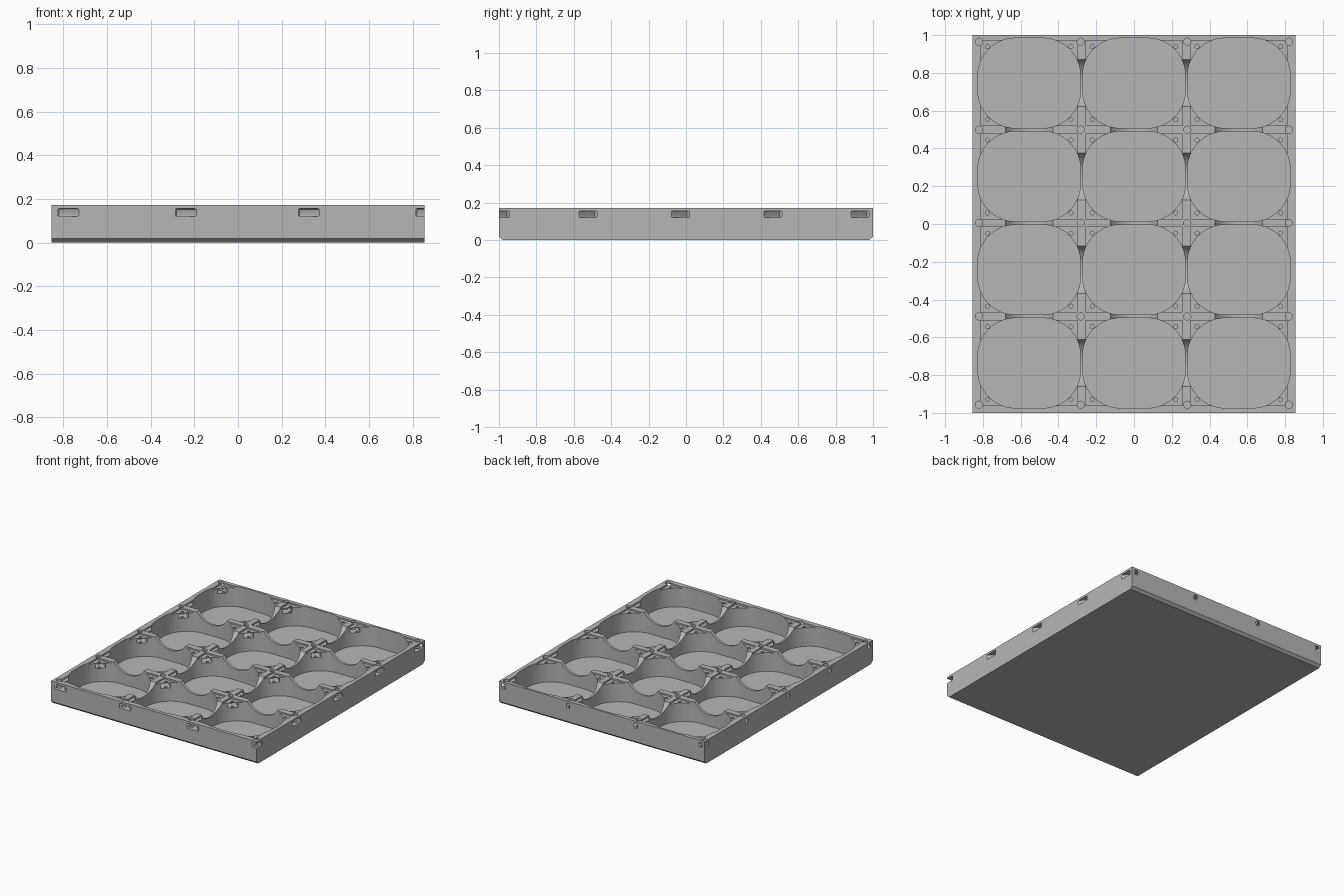
import bpy, bmesh
from math import cos, sin, pi
from mathutils import Vector

cube = bpy.data.objects.get("Cube")
if cube:
    bpy.data.objects.remove(cube, do_unlink=True)

HX, HY, H = 0.855, 1.0, 0.172      # tray half sizes and height
FLOOR = 0.02
COLS = [-0.555, 0.0, 0.555]
ROWS = [-0.736, -0.242, 0.252, 0.746]
POST_X = [-0.82, -0.282, 0.282, 0.82]
POST_Y = [-0.957, -0.489, 0.005, 0.499, 0.965]

grey = bpy.data.materials.new("plain grey")
grey.use_nodes = True
colour = (0.47, 0.47, 0.47, 1)
grey.diffuse_color = colour
grey.node_tree.nodes["Principled BSDF"].inputs["Base Color"].default_value = colour


def make(name, prisms):
    """One object from a list of (outline, extrusion vector) prisms."""
    bm = bmesh.new()
    for outline, vec in prisms:
        face = bm.faces.new([bm.verts.new(p) for p in outline])
        out = bmesh.ops.extrude_face_region(bm, geom=[face])
        moved = [g for g in out["geom"] if isinstance(g, bmesh.types.BMVert)]
        bmesh.ops.translate(bm, verts=moved, vec=vec)
    bmesh.ops.recalc_face_normals(bm, faces=bm.faces[:])
    mesh = bpy.data.meshes.new(name)
    bm.to_mesh(mesh)
    bm.free()
    mesh.materials.append(grey)
    obj = bpy.data.objects.new(name, mesh)
    bpy.context.collection.objects.link(obj)
    return obj


def rounded(cx, cy, z, hx, hy, r, seg):
    """Rounded rectangle outline; a circle when hx = hy = r."""
    pts = []
    for q, (sx, sy) in enumerate([(1, 1), (-1, 1), (-1, -1), (1, -1)]):
        for i in range(seg + 1):
            a = (q + i / seg) * pi / 2
            pts.append((cx + sx * (hx - r) + r * cos(a),
                        cy + sy * (hy - r) + r * sin(a), z))
    return pts


def circle(cx, cy, z, r, n=20):
    return [(cx + r * cos(2 * pi * i / n), cy + r * sin(2 * pi * i / n), z)
            for i in range(n)]


def rect(cx, cy, z, hx, hy):
    return [(cx + sx * hx, cy + sy * hy, z)
            for sx, sy in [(1, 1), (-1, 1), (-1, -1), (1, -1)]]


def cut(target, name, prisms):
    cutter = make(name, prisms)
    cutter.hide_render = True
    mod = target.modifiers.new(name, 'BOOLEAN')
    mod.operation, mod.solver, mod.object = 'DIFFERENCE', 'EXACT', cutter
    bpy.context.view_layer.objects.active = target
    bpy.ops.object.modifier_apply(modifier=name)
    bpy.data.objects.remove(cutter, do_unlink=True)


# Tray block, chamfered along the front and back bottom edges
half = [(HY - 0.02, 0), (HY, 0.018), (HY, H)]
profile = half + [(-y, z) for y, z in reversed(half)]
tray = make("tray", [([(-HX, y, z) for y, z in profile], (2 * HX, 0, 0))])

cells = [(x, y) for x in COLS for y in ROWS]
posts = [(x, y) for x in POST_X for y in POST_Y]
up = Vector((0, 0, 0.3))

# Deep round-cornered pockets and the shallow square seats around them
cut(tray, "pockets", [(rounded(x, y, FLOOR, 0.272, 0.238, 0.2, 14), up)
                      for x, y in cells])
cut(tray, "seats", [(rect(x, y, H - 0.012, 0.256, 0.225), up) for x, y in cells])

# Curved dips in the walls between neighbouring pockets
R, ZC = 0.147, H + 0.077
cut(tray, "row_dips", [([(COLS[0], py, pz) for py, pz, _ in circle(y, ZC, 0, R, 48)],
                        (COLS[-1] - COLS[0], 0, 0)) for y in ROWS])
cut(tray, "column_dips", [([(px, ROWS[0], pz) for px, pz, _ in circle(x, ZC, 0, R, 48)],
                           (0, ROWS[-1] - ROWS[0], 0)) for x in COLS])

# Screw holes in the seat corners
cut(tray, "screw_holes", [(circle(x + sx * 0.221, y + sy * 0.193, 0.10, 0.011, 12), up)
                          for x, y in cells for sx in (-1, 1) for sy in (-1, 1)])

# Bolt holes where the walls cross, with diagonal nut slots
cut(tray, "bolt_holes", [(circle(x, y, 0.09, 0.019), up) for x, y in posts])
along, across = Vector((1, -1, 0)).normalized(), Vector((1, 1, 0)).normalized()
slots = []
for x, y in posts:
    start = Vector((x, y, 0)) - along * 0.034
    section = rounded(0, 0.138, 0, 0.034, 0.018, 0.006, 3)
    slots.append(([start + across * u + Vector((0, 0, v)) for u, v, _ in section],
                  along * 0.17))
cut(tray, "nut_slots", slots)

bpy.ops.object.select_all(action='DESELECT')
tray.select_set(True)
bpy.context.view_layer.objects.active = tray
bpy.ops.object.shade_smooth_by_angle()
